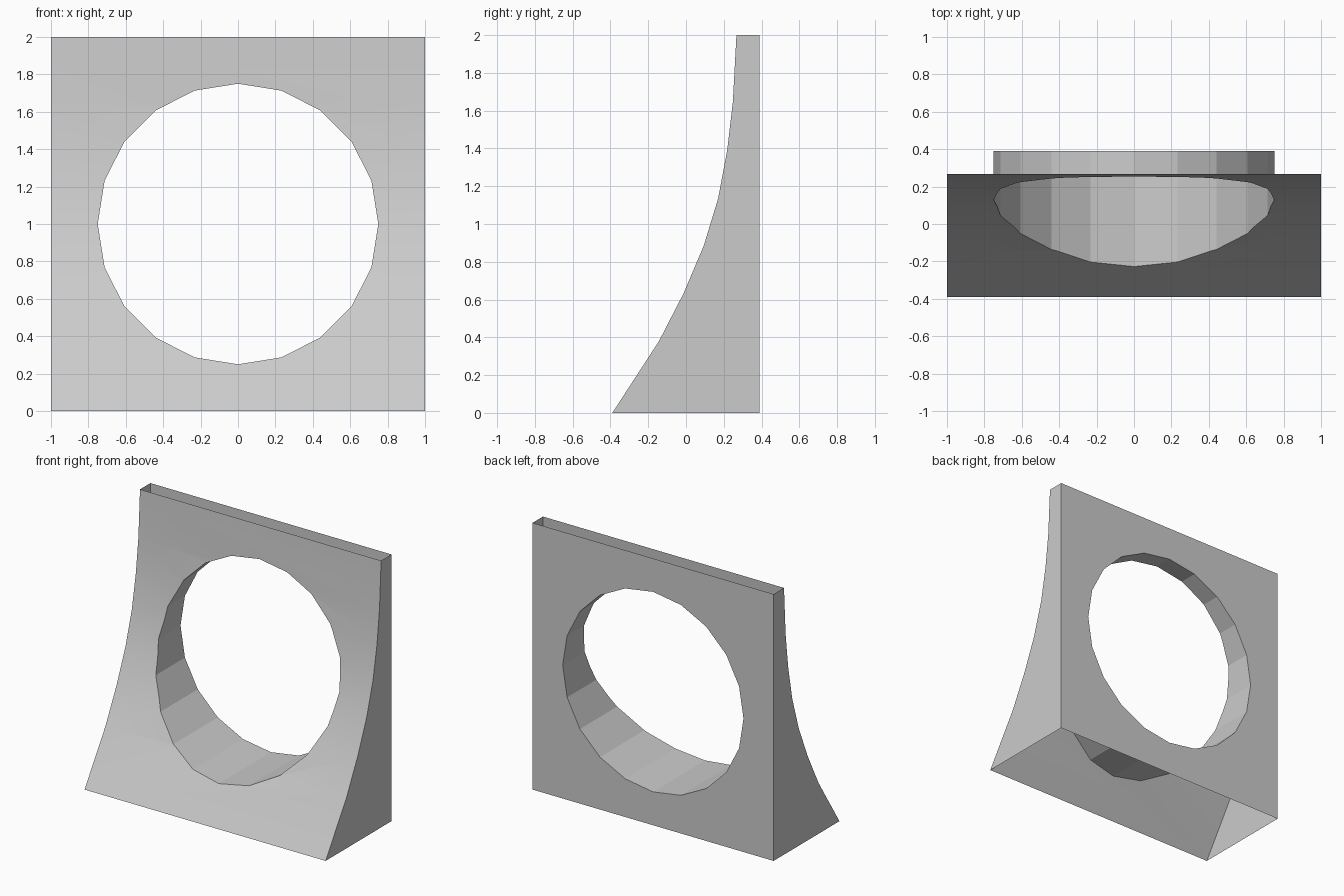
import bpy, bmesh
from math import radians

if "Cube" in bpy.data.objects:
    bpy.data.objects.remove(bpy.data.objects["Cube"])

# Side profile (y, z): curved front from foot to top, then the flat back
FRONT = [(-0.39, 0), (-0.143, 0.38), (-0.012, 0.635), (0.094, 0.885),
         (0.17, 1.135), (0.218, 1.39), (0.248, 1.645), (0.267, 2)]
PROFILE = FRONT + [(0.39, 2), (0.39, 0)]

# Wall block: profile extruded across x
bm = bmesh.new()
face = bm.faces.new([bm.verts.new((-1, y, z)) for y, z in PROFILE])
ext = bmesh.ops.extrude_face_region(bm, geom=[face])
bmesh.ops.translate(bm, vec=(2, 0, 0),
                    verts=[g for g in ext["geom"] if isinstance(g, bmesh.types.BMVert)])
bmesh.ops.recalc_face_normals(bm, faces=bm.faces)
mesh = bpy.data.meshes.new("wall_with_round_opening")
bm.to_mesh(mesh)
bm.free()
wall = bpy.data.objects.new("wall_with_round_opening", mesh)
bpy.context.collection.objects.link(wall)

# Round 20-sided opening through the wall
bpy.ops.mesh.primitive_cylinder_add(vertices=20, radius=0.75, depth=3,
                                    location=(0, 0, 1), rotation=(radians(90), 0, 0))
cutter = bpy.context.object
cutter.name = "opening_cutter"
cutter.hide_render = True

bpy.context.view_layer.objects.active = wall
cut = wall.modifiers.new("opening", "BOOLEAN")
cut.operation = "DIFFERENCE"
cut.solver = "EXACT"
cut.object = cutter
bpy.ops.object.modifier_apply(modifier=cut.name)
bpy.data.objects.remove(cutter)

# The top and bottom of the shell are open
bm = bmesh.new()
bm.from_mesh(wall.data)
caps = [f for f in bm.faces
        if all(v.co.z < 0.001 for v in f.verts) or all(v.co.z > 1.999 for v in f.verts)]
bmesh.ops.delete(bm, geom=caps, context="FACES")
bm.to_mesh(wall.data)
bm.free()

# Smooth curved front, flat facets in the opening
bpy.ops.object.select_all(action="DESELECT")
wall.select_set(True)
bpy.context.view_layer.objects.active = wall
bpy.ops.object.shade_smooth_by_angle(angle=radians(12))
